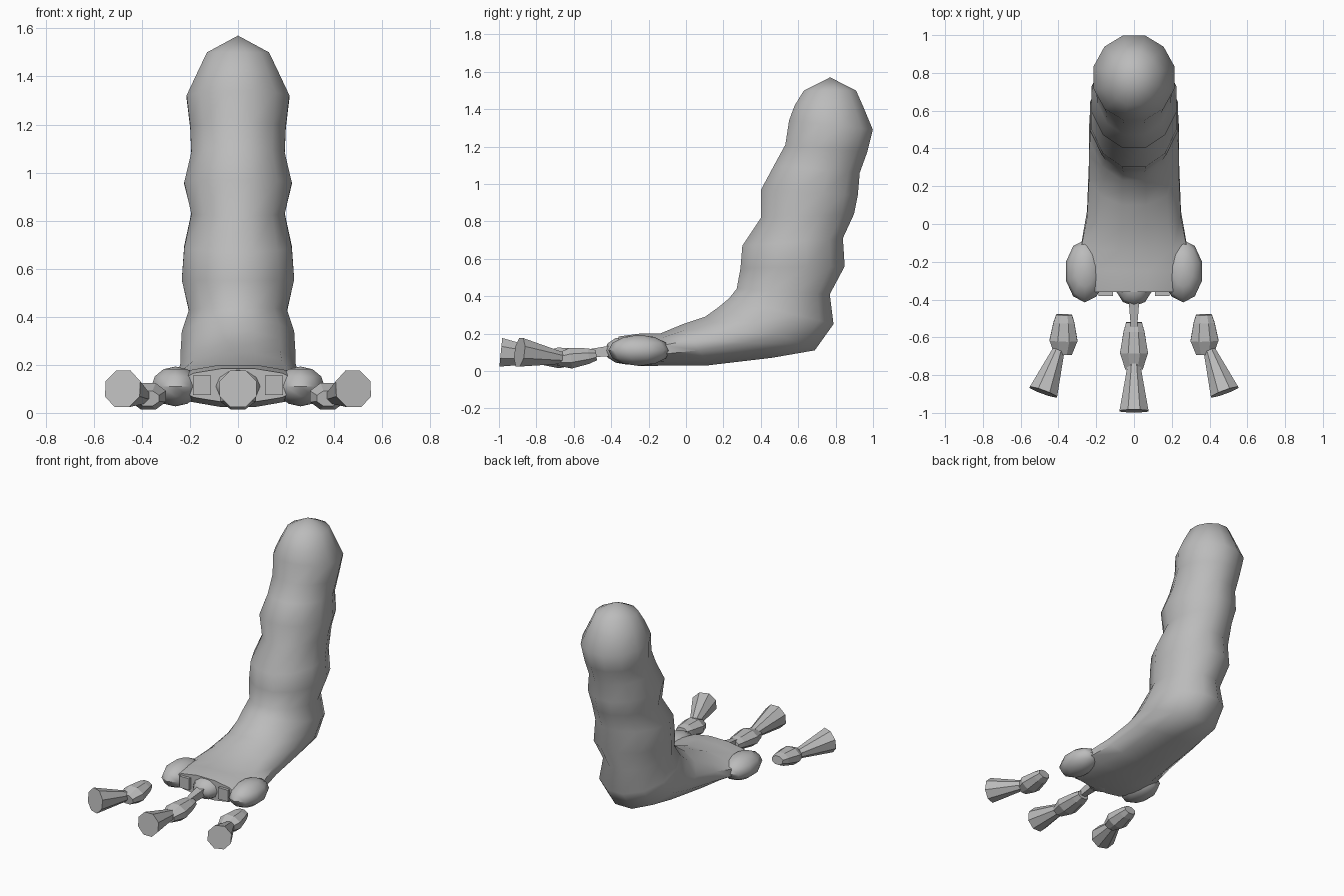
import bpy, bmesh, math
from mathutils import Vector

cube = bpy.data.objects.get("Cube")
if cube:
    bpy.data.objects.remove(cube, do_unlink=True)

grey = bpy.data.materials.new("plain_grey")
grey.use_nodes = True
grey.diffuse_color = (0.5, 0.5, 0.5, 1)
grey.node_tree.nodes["Principled BSDF"].inputs["Base Color"].default_value = (0.5, 0.5, 0.5, 1)


def finish(name, bm, smooth):
    bmesh.ops.recalc_face_normals(bm, faces=bm.faces)
    mesh = bpy.data.meshes.new(name)
    bm.to_mesh(mesh)
    bm.free()
    mesh.materials.append(grey)
    obj = bpy.data.objects.new(name, mesh)
    bpy.context.collection.objects.link(obj)
    if smooth:
        bpy.ops.object.select_all(action="DESELECT")
        obj.select_set(True)
        bpy.context.view_layer.objects.active = obj
        bpy.ops.object.shade_smooth_by_angle(angle=math.radians(50))
    return obj


def loft(name, rings, sides, smooth=False, tip=None):
    """Skin rings given as (centre, side axis, up axis), capping both ends."""
    bm = bmesh.new()
    loops = []
    for centre, side, up in rings:
        angles = [math.tau * (i + 0.5) / sides for i in range(sides)]
        loops.append([bm.verts.new(centre + side * math.cos(a) + up * math.sin(a)) for a in angles])
    for a, b in zip(loops, loops[1:]):
        for i in range(sides):
            j = (i + 1) % sides
            bm.faces.new((a[i], a[j], b[j], b[i]))
    if tip:
        top = bm.verts.new(tip)
        for i in range(sides):
            bm.faces.new((loops[0][i], loops[0][(i + 1) % sides], top))
    else:
        bm.faces.new(loops[0])
    bm.faces.new(loops[-1])
    return finish(name, bm, smooth)


# Leg and foot: front y, front z, back y, back z, half width
sections = [
    (0.63, 1.50, 0.91, 1.50, 0.13),
    (0.58, 1.42, 0.95, 1.41, 0.17),
    (0.55, 1.34, 1.00, 1.29, 0.215),
    (0.53, 1.21, 0.97, 1.17, 0.20),
    (0.47, 1.10, 0.93, 1.06, 0.195),
    (0.40, 0.97, 0.92, 0.94, 0.225),
    (0.40, 0.82, 0.90, 0.84, 0.195),
    (0.30, 0.67, 0.84, 0.71, 0.225),
    (0.29, 0.55, 0.85, 0.56, 0.235),
    (0.27, 0.44, 0.77, 0.41, 0.205),
    (0.23, 0.39, 0.79, 0.25, 0.235),
    (0.17, 0.34, 0.69, 0.11, 0.24),
    (0.10, 0.29, 0.46, 0.07, 0.24),
    (-0.02, 0.25, 0.12, 0.03, 0.25),
    (-0.14, 0.20, -0.08, 0.03, 0.28),
    (-0.25, 0.20, -0.23, 0.025, 0.29),
    (-0.36, 0.185, -0.36, 0.045, 0.25),
]
rings = []
for fy, fz, by, bz, half in sections:
    front, back = Vector((0, fy, fz)), Vector((0, by, bz))
    rings.append(((front + back) / 2, Vector((half * 1.03, 0, 0)), (front - back) * 0.515))
loft("leg_and_foot", rings, 12, True, Vector((0, 0.77, 1.57)))


def pad(name, centre, size):
    bm = bmesh.new()
    bmesh.ops.create_uvsphere(bm, u_segments=10, v_segments=6, radius=1)
    for v in bm.verts:
        v.co = Vector(centre) + Vector(a * b for a, b in zip(v.co, size))
    return finish(name, bm, True)


def stub(name, centre, size):
    bm = bmesh.new()
    bmesh.ops.create_cube(bm, size=1)
    for v in bm.verts:
        v.co = Vector(centre) + Vector(a * b for a, b in zip(v.co, size))
    return finish(name, bm, False)


def spindle(name, start, end, profile, sides):
    """Flat sided solid along a line; profile is (fraction, half width, half height)."""
    a, b = Vector(start), Vector(end)
    axis = (b - a).normalized()
    side = axis.cross(Vector((0, 0, 1))).normalized()
    up = side.cross(axis)
    loft(name, [(a.lerp(b, t), side * w, up * h) for t, w, h in profile], sides)


# Knuckles and toe sockets
pad("middle_knuckle", (0, -0.32, 0.11), (0.10, 0.115, 0.075))
for label, s in (("left", 1), ("right", -1)):
    pad(label + "_knuckle", (s * 0.26, -0.25, 0.11), (0.105, 0.165, 0.083))
    stub(label + "_toe_socket", (s * 0.15, -0.35, 0.115), (0.075, 0.06, 0.08))

# Toes: a faceted bead and a flared claw
bead = [(0, 0.045, 0.03), (0.2, 0.06, 0.045), (0.65, 0.08, 0.06), (1, 0.05, 0.035)]
claw = [(0, 0.035, 0.035), (1, 0.083, 0.083)]
spindle("middle_toe_stem", (0, -0.40, 0.108), (0, -0.56, 0.09), [(0, 0.04, 0.04), (1, 0.022, 0.028)], 4)
spindle("middle_toe", (0, -0.52, 0.08), (0, -0.77, 0.065), bead, 8)
spindle("middle_claw", (0, -0.74, 0.075), (0, -0.99, 0.1), claw, 8)
for label, s in (("left", 1), ("right", -1)):
    spindle(label + "_toe", (s * 0.37, -0.48, 0.085), (s * 0.375, -0.69, 0.06), bead, 8)
    spindle(label + "_claw", (s * 0.40, -0.67, 0.07), (s * 0.48, -0.89, 0.1), claw, 8)
